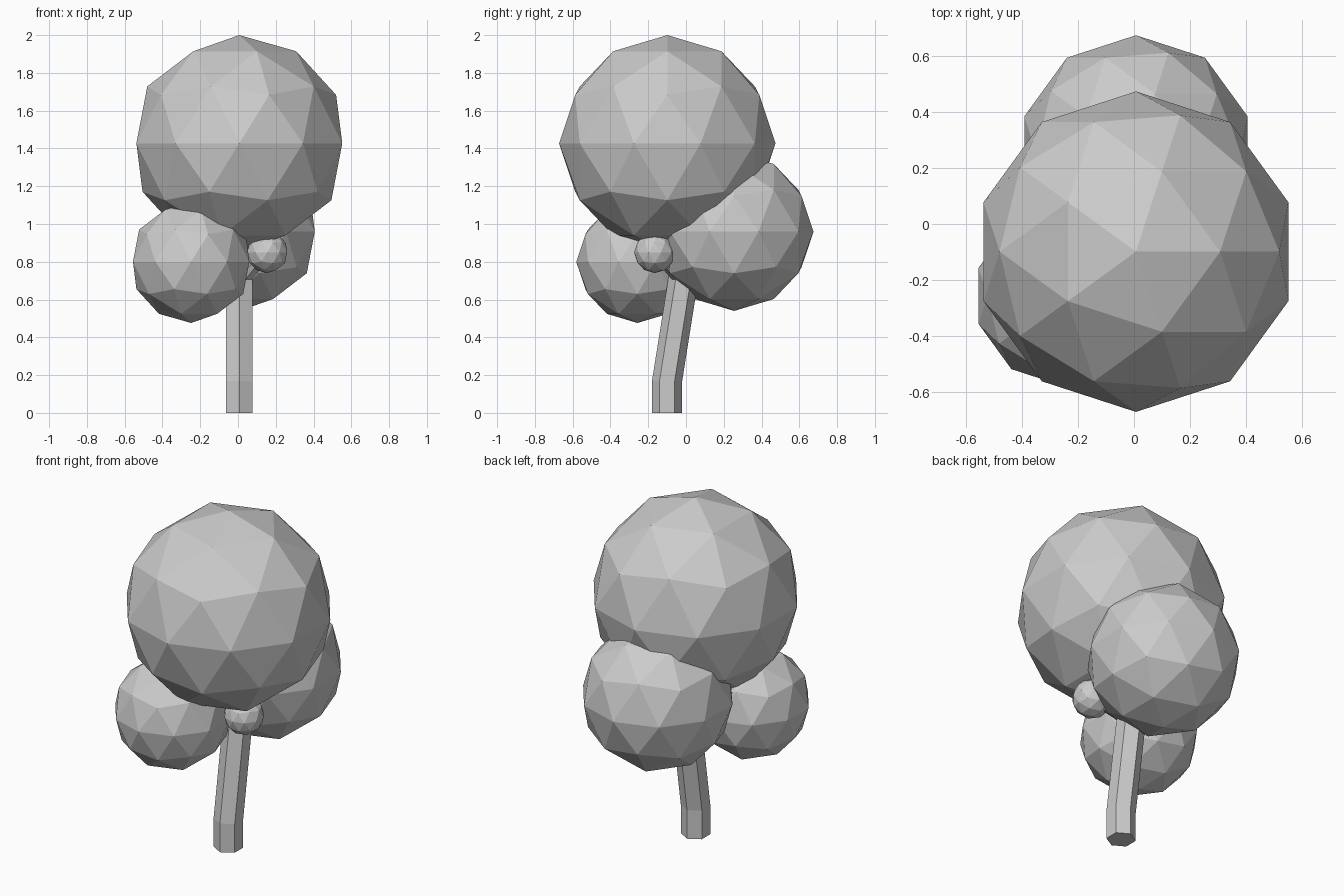
import bpy, bmesh, math
from mathutils import Vector

if "Cube" in bpy.data.objects:
    bpy.data.objects.remove(bpy.data.objects["Cube"])

CX = 0.007


def make_object(name, bm):
    mesh = bpy.data.meshes.new(name)
    bmesh.ops.recalc_face_normals(bm, faces=bm.faces[:])
    bm.to_mesh(mesh)
    bm.free()
    obj = bpy.data.objects.new(name, mesh)
    bpy.context.collection.objects.link(obj)
    return obj


def foliage(name, center, radius):
    bm = bmesh.new()
    bmesh.ops.create_icosphere(bm, subdivisions=2, radius=radius)
    bmesh.ops.translate(bm, verts=bm.verts[:], vec=Vector(center))
    return make_object(name, bm)


def hex_limb(name, rings):
    # rings: (centre, radius) along the limb, all sections kept horizontal
    bm = bmesh.new()
    loops = []
    for c, r in rings:
        loops.append([bm.verts.new((c[0] + r * math.sin(i * math.pi / 3),
                                    c[1] + r * math.cos(i * math.pi / 3), c[2]))
                      for i in range(6)])
    for a, b in zip(loops, loops[1:]):
        for i in range(6):
            j = (i + 1) % 6
            bm.faces.new((a[i], a[j], b[j], b[i]))
    bm.faces.new(loops[0])
    bm.faces.new(loops[-1])
    return make_object(name, bm)


# Bent hexagonal trunk and the short twig to the small tuft
hex_limb("trunk", [((CX, -0.10, 0.0), 0.08),
                   ((CX, -0.10, 0.17), 0.08),
                   ((CX, 0.005, 0.83), 0.08),
                   ((CX, 0.02, 0.95), 0.07)])
hex_limb("twig", [((CX + 0.02, -0.02, 0.69), 0.04),
                  ((0.145, -0.15, 0.84), 0.04)])

# Faceted foliage clumps
foliage("crown", (CX, -0.099, 1.427), 0.573)
foliage("back_clump", (CX, 0.255, 0.96), 0.42)
foliage("left_clump", (-0.248, -0.257, 0.80), 0.324)
foliage("small_tuft", (0.155, -0.165, 0.85), 0.11)
